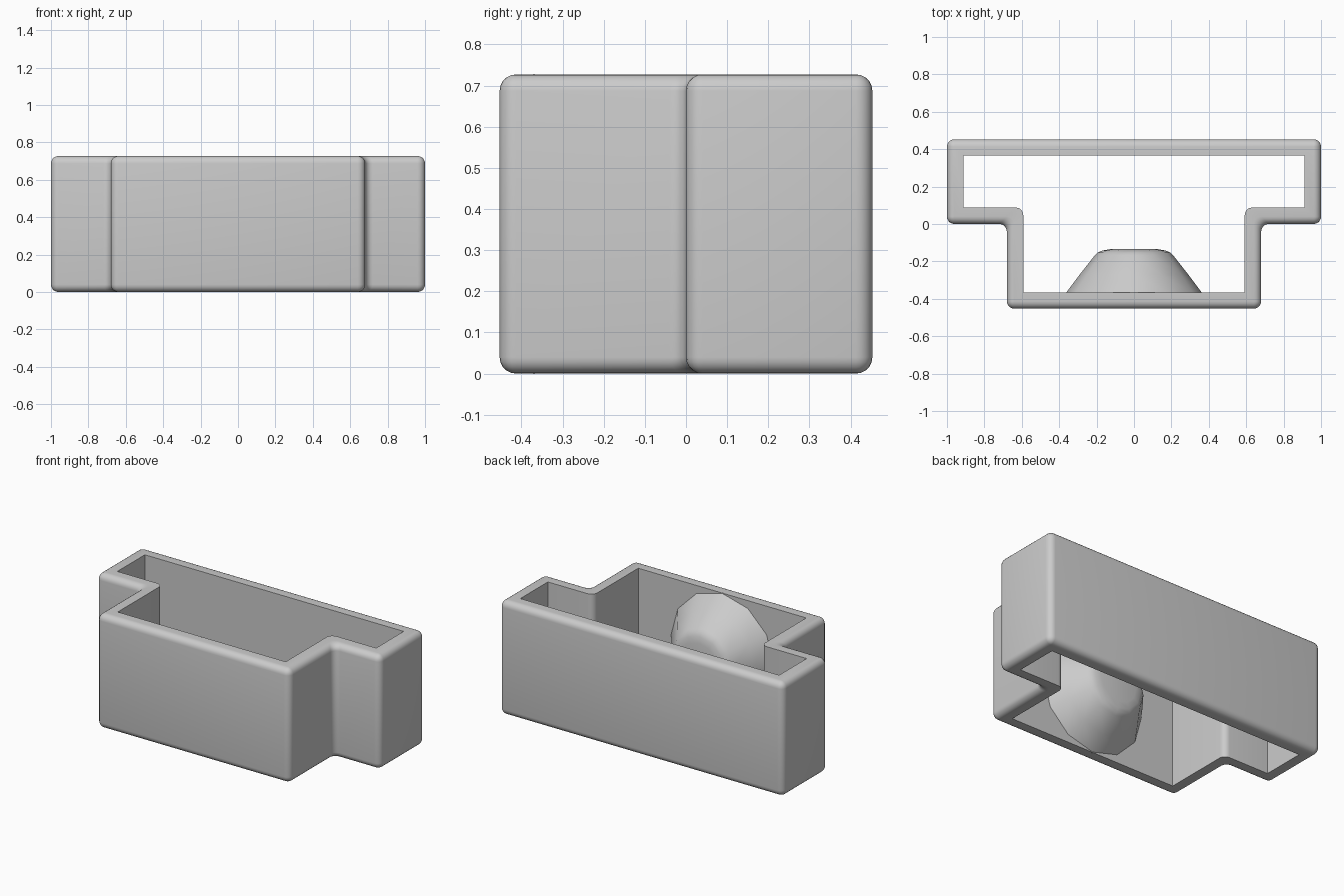
import bpy, bmesh, math

if "Cube" in bpy.data.objects:
    bpy.data.objects.remove(bpy.data.objects["Cube"])

HEIGHT, WALL, ROUND, SEG = 0.727, 0.088, 0.04, 5

grey = bpy.data.materials.new("plain grey")
grey.diffuse_color = (0.6, 0.6, 0.6, 1)
grey.use_nodes = True
grey.node_tree.nodes["Principled BSDF"].inputs["Base Color"].default_value = grey.diffuse_color


def finish(bm, name, angle):
    """Turn a bmesh into a smooth-shaded grey object."""
    bmesh.ops.remove_doubles(bm, verts=bm.verts, dist=1e-5)
    bmesh.ops.recalc_face_normals(bm, faces=bm.faces)
    mesh = bpy.data.meshes.new(name)
    bm.to_mesh(mesh)
    bm.free()
    obj = bpy.data.objects.new(name, mesh)
    bpy.context.collection.objects.link(obj)
    mesh.materials.append(grey)
    bpy.ops.object.select_all(action='DESELECT')
    obj.select_set(True)
    bpy.context.view_layer.objects.active = obj
    bpy.ops.object.shade_smooth_by_angle(angle=math.radians(angle))


def skin(bm, rings, closed):
    """Bridge equal-length rings with quads."""
    n = len(rings[0])
    for k in range(len(rings) if closed else len(rings) - 1):
        a, b = rings[k], rings[(k + 1) % len(rings)]
        for i in range(n):
            j = (i + 1) % n
            bm.faces.new((a[i], a[j], b[j], b[i]))


def t_outline(inset, convex, concave):
    """T-shaped plan moved inwards, with rounded corners."""
    d = inset
    right = [(0.68 - d, -0.453 + d), (0.68 - d, d), (1 - d, d), (1 - d, 0.453 - d)]
    pts = right + [(-x, y) for x, y in reversed(right)]
    out = []
    for i, (x, y) in enumerate(pts):
        (px, py), (nx, ny) = pts[i - 1], pts[(i + 1) % len(pts)]
        ax, ay = x - px, y - py
        bx, by = nx - x, ny - y
        la, lb = math.hypot(ax, ay), math.hypot(bx, by)
        ax, ay, bx, by = ax / la, ay / la, bx / lb, by / lb
        r = convex if ax * by - ay * bx > 0 else concave
        cx, cy = x + (bx - ax) * r, y + (by - ay) * r
        for k in range(SEG + 1):
            t = math.pi / 2 * k / SEG
            out.append((cx - r * (bx * math.cos(t) - ax * math.sin(t)),
                        cy - r * (by * math.cos(t) - ay * math.sin(t))))
    return out


# Open T-shaped sleeve: rounded outside, sharp inner rims
bm = bmesh.new()
levels = []
for k in range(SEG + 1):
    t = math.pi / 2 * k / SEG
    d = ROUND * (1 - math.sin(t))
    levels.append((d, ROUND - d, ROUND * (1 - math.cos(t))))
levels = [(d, r, ROUND - z) for d, r, z in
          [(ROUND * (1 - math.sin(math.pi / 2 * k / SEG)),
            ROUND * math.sin(math.pi / 2 * k / SEG),
            ROUND * math.cos(math.pi / 2 * k / SEG)) for k in range(SEG + 1)]]
levels += [(d, r, HEIGHT - z) for d, r, z in reversed(levels)]
levels += [(WALL, 0, HEIGHT), (WALL, 0, 0)]
rings = [[bm.verts.new((x, y, z)) for x, y in t_outline(d, r, ROUND)]
         for d, r, z in levels]
skin(bm, rings, True)
finish(bm, "sleeve_wall", 35)

# Twelve-sided tapered boss on the inside of the front wall
profile = [(0.365, -0.37), (0.29, -0.27), (0.21, -0.168),
           (0.195, -0.153), (0.17, -0.142), (0.13, -0.135)]
bm = bmesh.new()
rings = [[bm.verts.new((r * math.cos(math.tau * i / 12), y,
                        HEIGHT / 2 + r * math.sin(math.tau * i / 12)))
          for i in range(12)] for r, y in profile]
skin(bm, rings, False)
bm.faces.new(rings[0])
bm.faces.new(rings[-1])
finish(bm, "inner_boss", 50)
